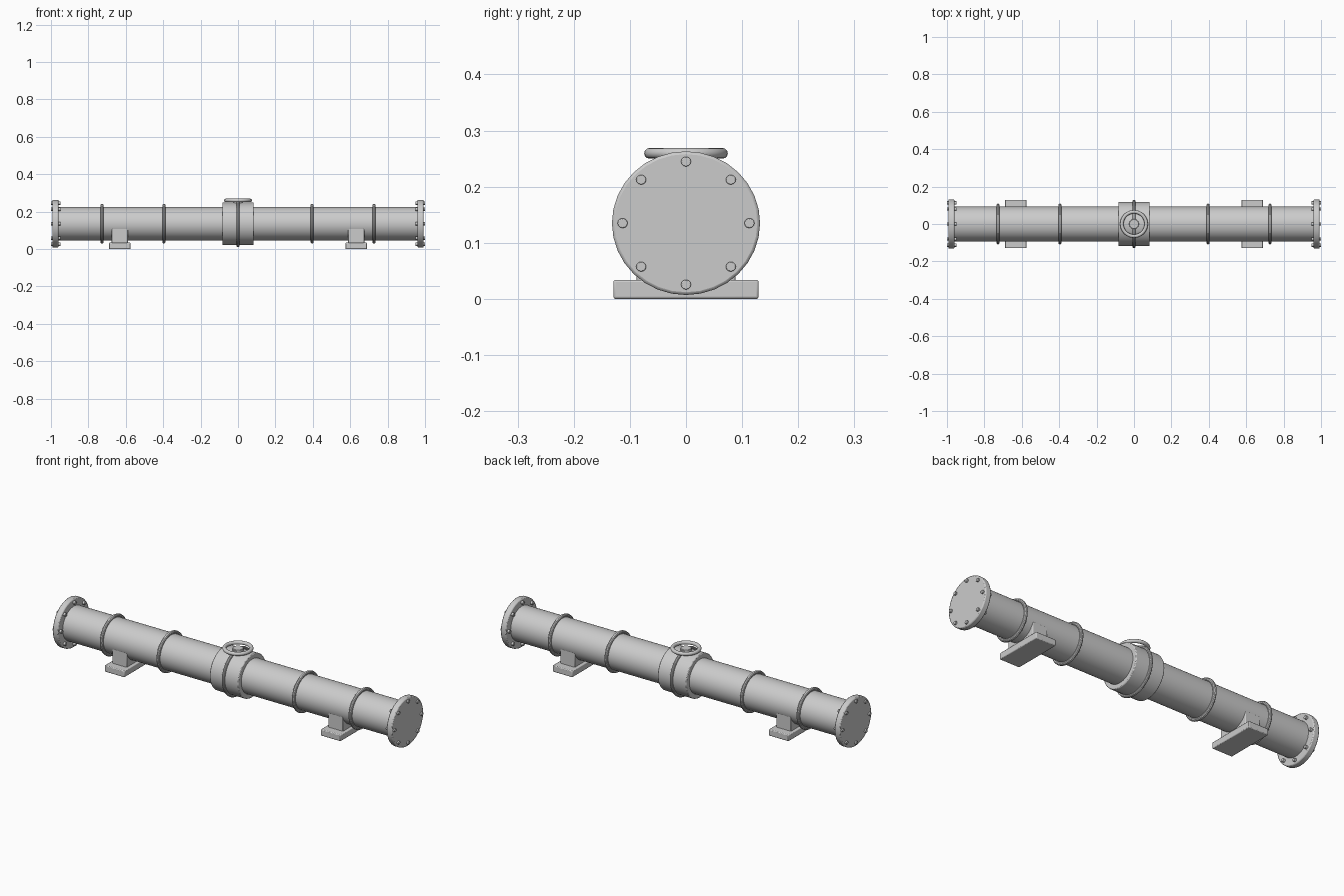
import bpy
import math

cube = bpy.data.objects.get("Cube")
if cube:
    bpy.data.objects.remove(cube, do_unlink=True)

AXIS_Z = 0.135      # height of the pipe axis
SQUASH = 0.97       # pipe is slightly flattened in height
ALONG_X = (0, math.pi / 2, 0)

grey = bpy.data.materials.new("light_grey_metal")
grey.use_nodes = True
grey.diffuse_color = (0.6, 0.6, 0.6, 1)
grey.node_tree.nodes["Principled BSDF"].inputs["Base Color"].default_value = (0.6, 0.6, 0.6, 1)


def finish(name, bevel=0.0):
    ob = bpy.context.object
    ob.name = name
    ob.data.materials.append(grey)
    bpy.ops.object.transform_apply(location=False, rotation=True, scale=True)
    if bevel:
        mod = ob.modifiers.new("Bevel", "BEVEL")
        mod.width = bevel
        mod.segments = 2
        mod.limit_method = "ANGLE"
        mod.angle_limit = math.radians(40)
    bpy.ops.object.shade_smooth_by_angle(angle=math.radians(35))
    return ob


def pipe_part(name, radius, x0, x1, y=0, z=AXIS_Z, sides=32, bevel=0.0):
    bpy.ops.mesh.primitive_cylinder_add(
        vertices=sides, radius=radius, depth=x1 - x0,
        location=((x0 + x1) / 2, y, z), rotation=ALONG_X)
    bpy.context.object.scale.x = SQUASH
    return finish(name, bevel)


def ring(name, major, minor, x):
    bpy.ops.mesh.primitive_torus_add(
        major_radius=major, minor_radius=minor, major_segments=40,
        minor_segments=10, location=(x, 0, AXIS_Z), rotation=ALONG_X)
    bpy.context.object.scale.x = SQUASH
    return finish(name)


def box(name, size, location, bevel):
    bpy.ops.mesh.primitive_cube_add(size=1, location=location)
    bpy.context.object.scale = size
    return finish(name, bevel)


# Main pipe and central valve body
pipe_part("pipe", 0.0925, -0.97, 0.97, sides=48)
pipe_part("valve_body", 0.117, -0.084, 0.084, sides=40, bevel=0.004)
ring("valve_seam_ring", 0.122, 0.008, 0)

# Handwheel with its hub
bpy.ops.mesh.primitive_torus_add(
    major_radius=0.065, minor_radius=0.0095, major_segments=40,
    minor_segments=12, location=(0, 0, 0.2595))
finish("handwheel")
bpy.ops.mesh.primitive_cylinder_add(
    vertices=24, radius=0.026, depth=0.05, location=(0, 0, 0.237))
finish("handwheel_hub", 0.002)

for side, s in (("right", -1), ("left", 1)):
    # Clamp rings
    ring(side + "_inner_ring", 0.1, 0.009, s * 0.396)
    ring(side + "_outer_ring", 0.1, 0.009, s * 0.727)

    # End flange with a circle of through bolts
    x0, x1 = sorted((s * 0.96, s * 0.992))
    pipe_part(side + "_flange", 0.132, x0, x1, bevel=0.005)
    b0, b1 = sorted((s * 0.948, s))
    for i in range(8):
        a = i * math.pi / 4
        pipe_part(f"{side}_bolt_{i + 1}", 0.009, b0, b1,
                  y=0.113 * math.cos(a),
                  z=AXIS_Z + 0.113 * SQUASH * math.sin(a),
                  sides=12, bevel=0.0015)

    # Support foot: riser and base plate
    box(side + "_support_riser", (0.086, 0.176, 0.085),
        (s * 0.632, 0, 0.0675), 0.003)
    box(side + "_support_base", (0.116, 0.259, 0.034),
        (s * 0.632, 0, 0.017), 0.004)
